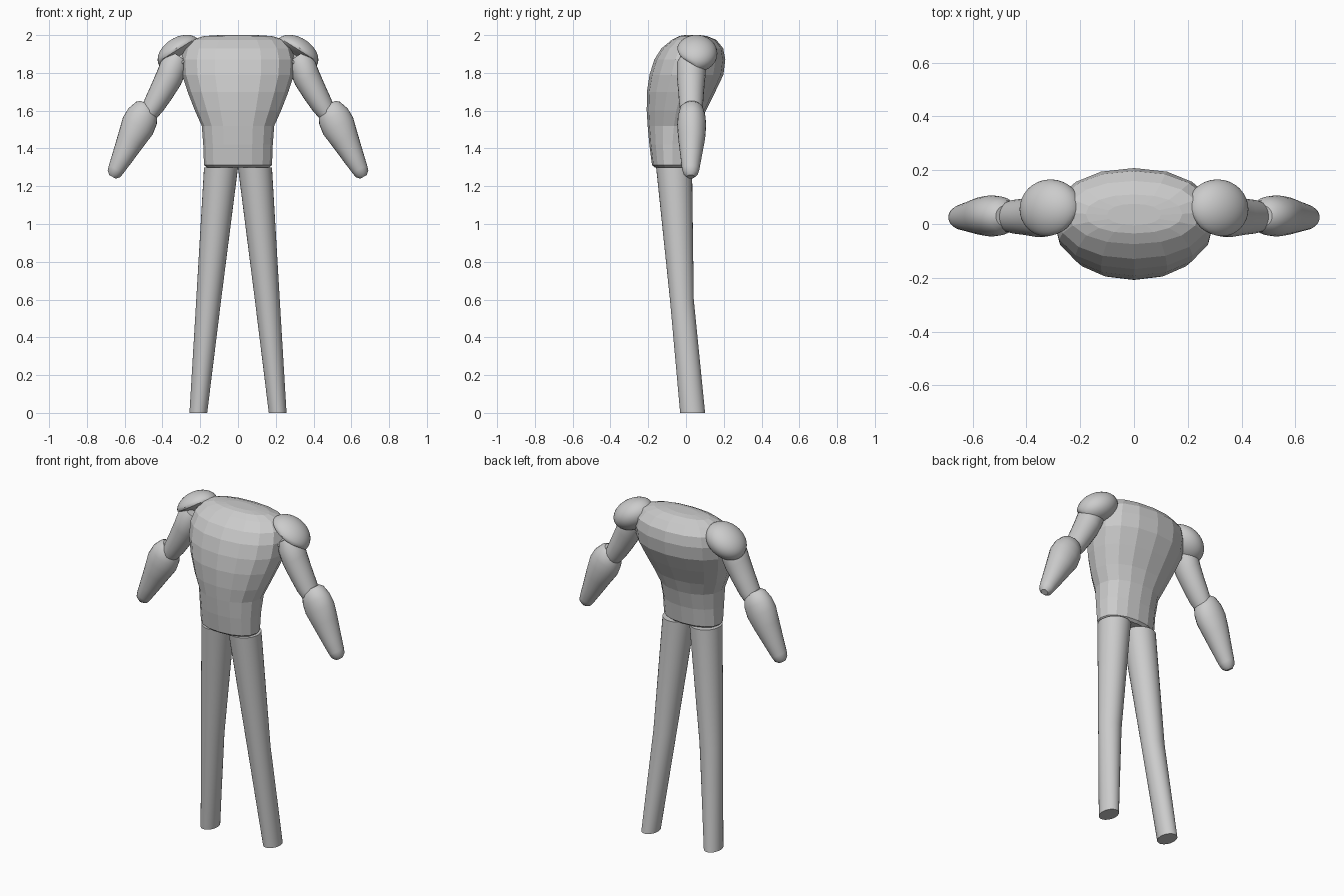
import bpy, bmesh, math
from mathutils import Vector

if "Cube" in bpy.data.objects:
    bpy.data.objects.remove(bpy.data.objects["Cube"])

grey = bpy.data.materials.new("plain grey")
grey.diffuse_color = (0.6, 0.6, 0.6, 1)
grey.use_nodes = True
grey.node_tree.nodes["Principled BSDF"].inputs["Base Color"].default_value = grey.diffuse_color


def finish(name, bm, smooth, mirror):
    bmesh.ops.recalc_face_normals(bm, faces=bm.faces)
    mesh = bpy.data.meshes.new(name)
    bm.to_mesh(mesh)
    bm.free()
    mesh.materials.append(grey)
    ob = bpy.data.objects.new(name, mesh)
    bpy.context.collection.objects.link(ob)
    if smooth:
        bpy.ops.object.select_all(action='DESELECT')
        ob.select_set(True)
        bpy.context.view_layer.objects.active = ob
        bpy.ops.object.shade_smooth_by_angle(angle=math.radians(40))
    if mirror:
        ob.modifiers.new("mirror", 'MIRROR')
    return ob


def loft(name, rings, u, sides, power=1.0, smooth=True, mirror=True):
    """Skin rings given as (centre, radius along u, radius along y)."""
    bm = bmesh.new()
    u, v = Vector(u).normalized(), Vector((0, 1, 0))
    loops = []
    for c, ru, rv in rings:
        loop = []
        for i in range(sides):
            a = 2 * math.pi * i / sides
            ca, sa = math.cos(a), math.sin(a)
            ca = math.copysign(abs(ca) ** power, ca)
            sa = math.copysign(abs(sa) ** power, sa)
            loop.append(bm.verts.new(Vector(c) + u * ru * ca + v * rv * sa))
        loops.append(loop)
    for a, b in zip(loops, loops[1:]):
        for i in range(sides):
            j = (i + 1) % sides
            bm.faces.new((a[i], a[j], b[j], b[i]))
    bm.faces.new(loops[0])
    bm.faces.new(loops[-1])
    return finish(name, bm, smooth, mirror)


# Torso: height, half width, front y, back y
torso = [(1.30, .165, -.165, .02), (1.312, .18, -.18, .035),
         (1.42, .184, -.194, .05), (1.52, .192, -.203, .075),
         (1.60, .228, -.208, .105), (1.70, .267, -.207, .155),
         (1.79, .296, -.193, .198), (1.87, .30, -.168, .208),
         (1.93, .285, -.13, .197), (1.975, .245, -.075, .16),
         (1.995, .18, -.035, .11), (2.0, .10, -.005, .075)]
loft("torso", [((0, (f + b) / 2, z), w, (b - f) / 2) for z, w, f, b in torso],
     (1, 0, 0), 16, power=0.93, smooth=False, mirror=False)

# Legs, slightly bent at the knee
loft("legs", [((.09, -.063, 1.298), .09, .095),
              ((.155, -.022, .60), .066, .063),
              ((.21, .035, 0), .047, .066)], (1, 0, 0), 32)

# Upper arms
loft("upper_arms", [((.315, .035, 1.89), .06, .06),
                    ((.335, .03, 1.85), .075, .078),
                    ((.365, .027, 1.775), .073, .075),
                    ((.405, .027, 1.70), .066, .068),
                    ((.445, .027, 1.63), .058, .063),
                    ((.47, .027, 1.59), .05, .055)], (.83, 0, .55), 24)

# Forearms tapering to a blunt tip
loft("forearms", [((.475, .03, 1.63), .045, .04),
                  ((.483, .03, 1.615), .065, .06),
                  ((.505, .03, 1.57), .086, .073),
                  ((.53, .03, 1.52), .091, .077),
                  ((.565, .03, 1.45), .076, .071),
                  ((.612, .027, 1.355), .057, .056),
                  ((.645, .025, 1.29), .044, .046),
                  ((.657, .025, 1.266), .038, .038),
                  ((.665, .025, 1.25), .02, .02)], (.868, 0, .496), 24)

# Shoulder caps: tilted ellipsoids with a groove pressed into the front
bm = bmesh.new()
bmesh.ops.create_uvsphere(bm, u_segments=32, v_segments=24, radius=1)
long_axis, short_axis = Vector((.85, 0, -.53)), Vector((.53, 0, .85))
for vert in bm.verts:
    p = vert.co.copy()
    y = p.y * .111
    if p.y < 0:
        y += .085 * -p.y * math.exp(-((p.z + .15) / .28) ** 2)
    vert.co = (Vector((.31, .055 + y, 1.903)) + long_axis * p.x * .125
               + short_axis * p.z * .085)
finish("shoulder_caps", bm, True, True)
